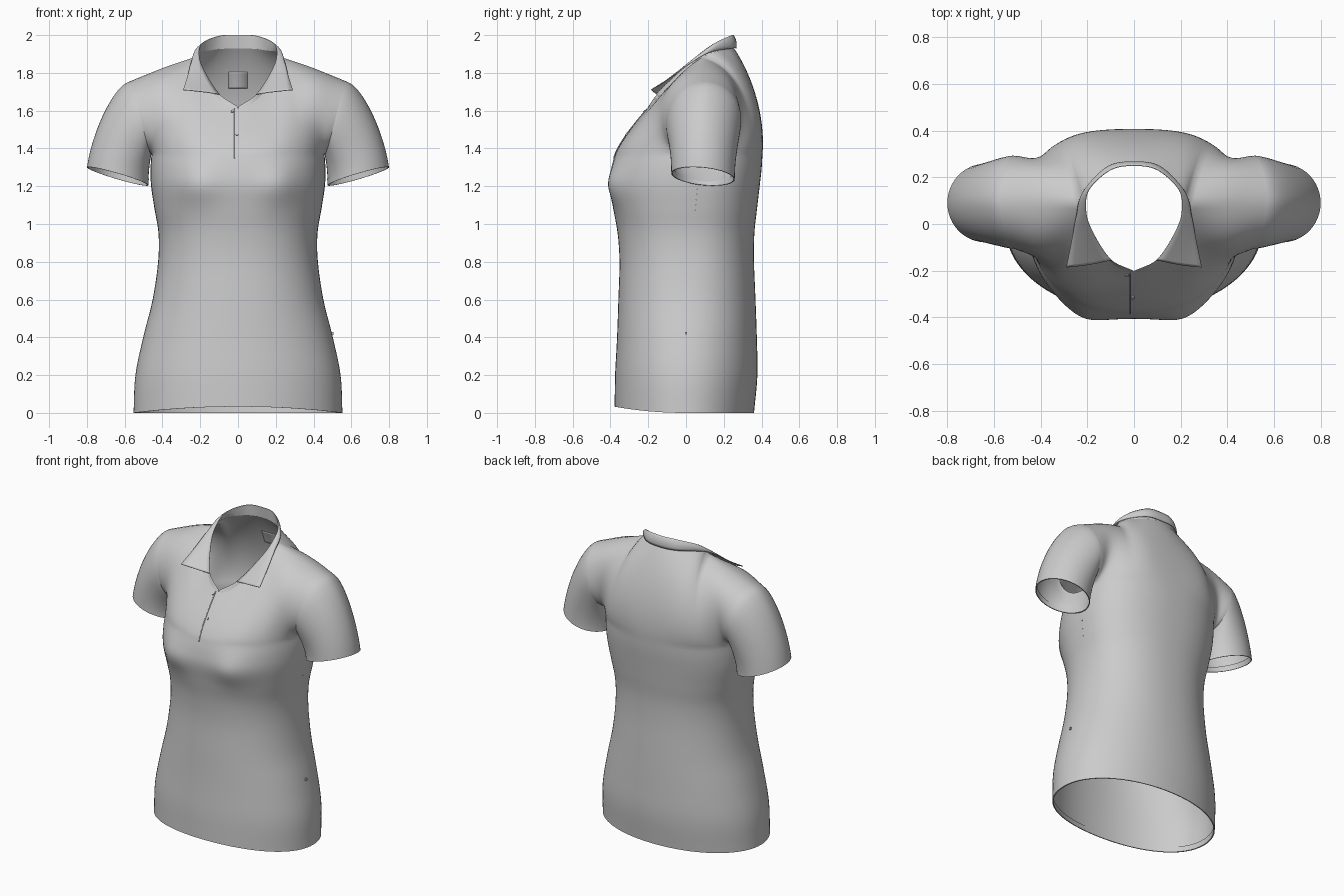
import bpy, bmesh, math
from mathutils import Vector

if "Cube" in bpy.data.objects:
    bpy.data.objects.remove(bpy.data.objects["Cube"])

NS, NV = 24, 24          # columns per half panel, rows of the upper panels


def spline(pts, u, start_sym=False, end_sym=False):
    """Smooth curve through points; a sym end is mirrored across x = 0."""
    p = [Vector(q) for q in pts]
    flip = lambda q: Vector((-q[0],) + tuple(q[1:]))
    first = flip(p[1]) if start_sym else 2 * p[0] - p[1]
    last = flip(p[-2]) if end_sym else 2 * p[-1] - p[-2]
    p = [first] + p + [last]
    f = min(max(u, 0), 1) * (len(pts) - 1)
    i = min(int(f), len(pts) - 2)
    t = f - i
    a, b, c, d = p[i:i + 4]
    return 0.5 * (2 * b + (c - a) * t + (2 * a - 5 * b + 4 * c - d) * t * t
                  + (3 * b - a - 3 * c + d) * t ** 3)


def bezier(a, b, c, d, t):
    s = 1 - t
    return a * s ** 3 + 3 * b * s * s * t + 3 * c * s * t * t + d * t ** 3


def make(name, grids, mirror=True, thickness=0):
    """Turn grids of points into one welded smooth sheet."""
    bm = bmesh.new()
    for g in grids:
        vs = [[bm.verts.new(p) for p in row] for row in g]
        for r0, r1 in zip(vs, vs[1:]):
            for i in range(len(r0) - 1):
                bm.faces.new((r0[i], r0[i + 1], r1[i + 1], r1[i]))
    bmesh.ops.remove_doubles(bm, verts=bm.verts, dist=1e-4)
    bmesh.ops.recalc_face_normals(bm, faces=bm.faces)
    me = bpy.data.meshes.new(name)
    bm.to_mesh(me)
    bm.free()
    ob = bpy.data.objects.new(name, me)
    bpy.context.collection.objects.link(ob)
    if mirror:
        ob.modifiers.new("mirror", 'MIRROR').merge_threshold = 0.001
    if thickness:
        m = ob.modifiers.new("cloth", 'SOLIDIFY')
        m.thickness, m.offset = thickness, 0
    smooth(ob)


def smooth(ob):
    bpy.ops.object.select_all(action='DESELECT')
    ob.select_set(True)
    bpy.context.view_layer.objects.active = ob
    bpy.ops.object.shade_smooth_by_angle(angle=math.radians(60))


# Torso profile: height, half width, front y, back y
PROFILE = [(0, .553, -.378, .36), (.2, .543, -.375, .378), (.4, .502, -.365, .375),
           (.6, .452, -.358, .368), (.8, .423, -.352, .36), (.95, .421, -.362, .362),
           (1.08, .442, -.385, .376), (1.2, .46, -.405, .39), (1.29, .463, -.396, .40),
           (1.37, .458, -.375, .405)]


def ring(u, s, side):
    """Point on the lower torso; s = 0 at centre, 1 at side seam."""
    z, w, yf, yb = spline(PROFILE, u)
    yc = .08 * (z / 1.37) ** 2
    e = .97 - .14 * z / 1.37
    sn, cs = math.sin(s * math.pi / 2), max(0, math.cos(s * math.pi / 2))
    x = w * sn ** e
    y = yc + ((yf if side == 'front' else yb) - yc) * cs ** e
    if side == 'front':
        y -= .032 * math.exp(-((x - .22) / .11) ** 2 - ((z - 1.21) / .11) ** 2)
        z += .033 * cs ** 2 * max(0, 1 - z / .3)
    return Vector((x, y, z))


# Upper panels: two handles and the top point for columns from centre to armhole
TOP = {
    'front': [((0, -.34, 1.45), (0, -.265, 1.54), (0, -.205, 1.61)),
              ((.21, -.33, 1.46), (.17, -.19, 1.61), (.13, -.13, 1.69)),
              ((.34, -.25, 1.50), (.27, -.12, 1.76), (.225, .09, 1.885)),
              ((.42, -.17, 1.48), (.41, -.17, 1.79), (.40, .10, 1.825)),
              ((.475, -.20, 1.35), (.55, -.14, 1.752), (.58, .10, 1.752))],
    'back': [((0, .42, 1.56), (0, .36, 1.77), (0, .255, 1.93)),
             ((.21, .42, 1.56), (.20, .34, 1.78), (.14, .215, 1.92)),
             ((.33, .38, 1.52), (.29, .31, 1.82), (.225, .09, 1.885)),
             ((.42, .30, 1.48), (.42, .34, 1.80), (.40, .10, 1.825)),
             ((.48, .38, 1.36), (.55, .34, 1.752), (.58, .10, 1.752))]}
NECK = [c[2] for c in TOP['front'][:3]] + [c[2] for c in TOP['back'][1::-1]]


def upper(side, s, t):
    h = [spline([c[k] for c in TOP[side]], s, start_sym=True) for k in range(2)]
    if s <= .5:          # neckline
        top = spline(NECK, s if side == 'front' else 1 - s, True, True)
    else:                # shoulder seam
        top = spline([c[2] for c in TOP['front'][2:]], 2 * s - 1)
    return bezier(ring(1, s, side), h[0], h[1], top, t)


# Torso with turned-in hem
cols = [i / NS for i in range(NS + 1)]
rows = [i / NV for i in range(NV + 1)]
grids = []
for side in ('front', 'back'):
    grids.append([[ring(i / 45, s, side) for s in cols] for i in range(46)])
    grids.append([[upper(side, s, t) for s in cols] for t in rows])
    hem = [[ring(u, s, side) for s in cols] for u in (0, 0, .02)]
    grids.append([hem[0]] + [[Vector((p.x * .985, p.y * .985, p.z)) for p in r] for r in hem[1:]])
make("torso", grids)

# Sleeves: from the armhole edge down to a tilted oval cuff
loop = [(upper('front', 1, t), math.pi * t) for t in rows]
loop += [(upper('back', 1, t), math.pi * (2 - t)) for t in reversed(rows)]
CUFF, AXIS = Vector((.637, .09, 1.2525)), Vector((.1625, 0, .0475))


def sleeve_point(a, phi, t):
    c = CUFF - AXIS * math.cos(phi) + Vector((0, -.168, .016)) * math.sin(phi)
    w = (1 - math.cos(phi)) / 2
    d1 = Vector((.01, 0, -.04)).lerp(Vector((.08, 0, -.03)), w)
    d2 = Vector((0, 0, -.06)).lerp(Vector((.03, 0, -.20)), w)
    return bezier(a, a + d1, c - d2, c, t)


outer = [[sleeve_point(a, ph, i / 20) for a, ph in loop] for i in range(21)]


def cuff_inner(t):
    lift = Vector((-.012, 0, .04)) * t
    return [CUFF + (p - CUFF) * .965 + lift for p in outer[-1]]


make("sleeves", [outer, [outer[-1], cuff_inner(0), cuff_inner(.8)]])

# Collar: stand from the neckline to the fold, leaf folded outwards
FOLD = [(.003, -.20, 1.622), (.10, -.15, 1.69), (.178, -.03, 1.81), (.205, .06, 1.89),
        (.19, .15, 1.955), (.10, .232, 1.995), (0, .25, 2.0)]
EDGE = [(.29, -.185, 1.71), (.268, -.075, 1.78), (.247, .03, 1.855), (.22, .13, 1.91),
        (.115, .243, 1.93), (0, .265, 1.93)]
us = [i / 48 for i in range(49)]
make("collar_stand", [[[spline(NECK, u, True, True).lerp(spline(FOLD, u, False, True), v / 4)
                        for u in us] for v in range(5)]])
leaf = []
for v in (0, .15, .35, .6, .8, 1):
    row = []
    for u in us:
        p = spline(FOLD, .16 + .84 * u, False, True).lerp(spline(EDGE, u, False, True), v)
        bulge = .008 * math.sin(math.pi * v)
        out = Vector((p.x, p.y - .05, .1)).normalized()
        row.append(p + out * bulge)
    leaf.append(row)
make("collar_leaf", [leaf], thickness=.004)


# Front opening edge and neck label follow the centre line of the torso
def strip(name, points, half, shift, thickness):
    make(name, [[[p + Vector(shift) + Vector((x, 0, 0)) for x in (-half, 0, half)]
                 for p in points]], mirror=False, thickness=thickness)


front_line = [ring(.965 + .007 * i, 0, 'front') for i in range(5)]
front_line += [upper('front', 0, i / 16) for i in range(1, 17)]
strip("front_opening_edge", front_line, .002, (-.018, -.002, .001), .004)
strip("neck_label", [upper('back', 0, .6 + .02 * i) for i in range(9)], .05, (0, -.004, -.002), .001)

# Buttons on the front opening
for t, x in ((.42, -.005), (.93, -.03)):
    p = upper('front', 0, t) + Vector((x, 0, 0))
    tangent = upper('front', 0, t + .02) - upper('front', 0, t)
    normal = Vector((0, -tangent.z, tangent.y)).normalized()
    bpy.ops.mesh.primitive_cylinder_add(vertices=16, radius=.008, depth=.006, location=p + normal * .003)
    b = bpy.context.object
    b.name = "button"
    b.rotation_euler = normal.to_track_quat('Z', 'Y').to_euler()
    smooth(b)

# Small tab on the side seam
bpy.ops.mesh.primitive_cube_add(size=1, location=(.498, 0, .42))
tab = bpy.context.object
tab.name = "side_tab"
tab.scale = (.016, .012, .016)
